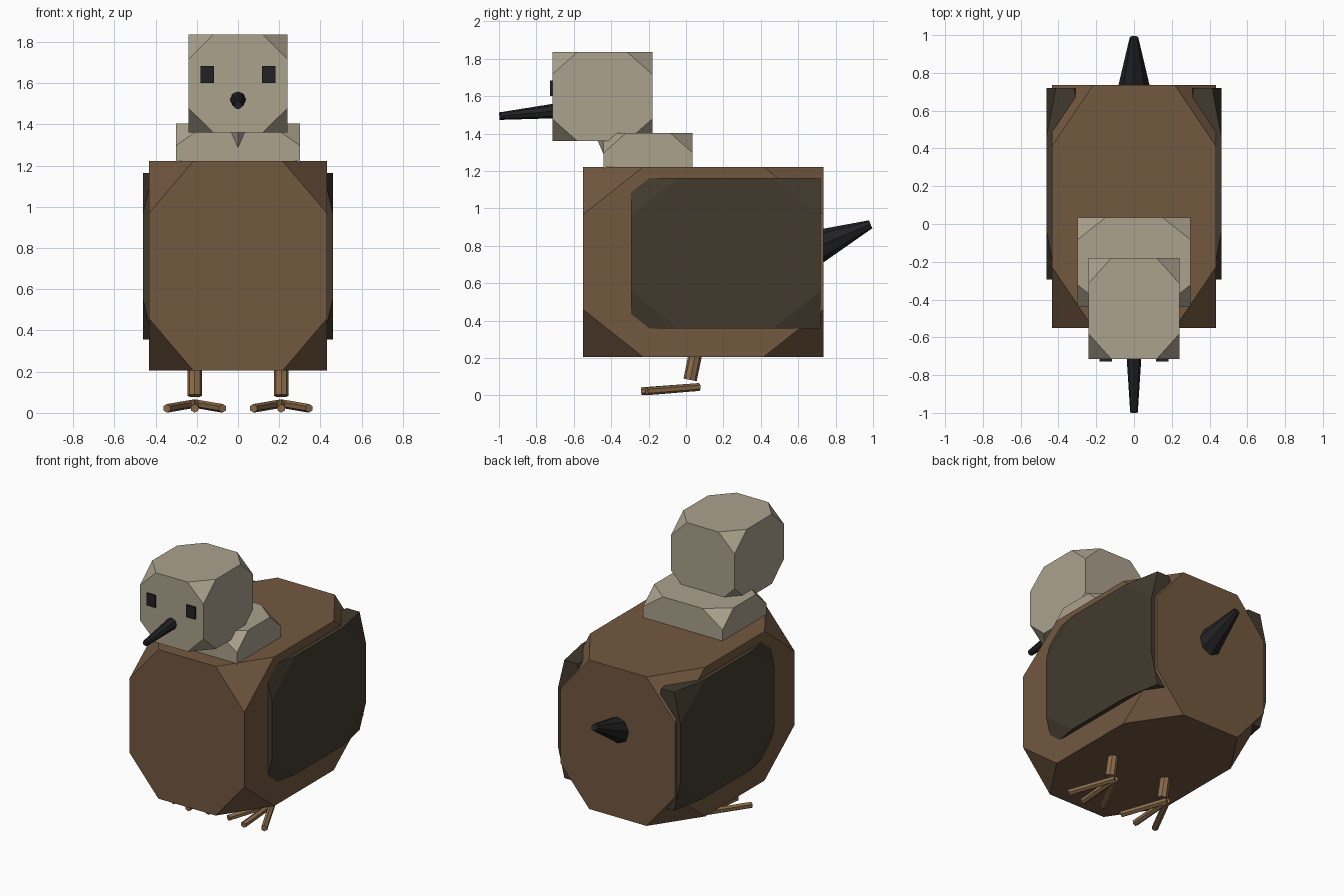
import bpy, bmesh
from mathutils import Vector

if "Cube" in bpy.data.objects:
    bpy.data.objects.remove(bpy.data.objects["Cube"])


def material(name, rgb):
    m = bpy.data.materials.new(name)
    m.diffuse_color = (*rgb, 1)
    m.use_nodes = True
    m.node_tree.nodes["Principled BSDF"].inputs["Base Color"].default_value = m.diffuse_color
    return m


BROWN = material("brown", (0.17, 0.098, 0.051))
CREAM = material("cream", (0.41, 0.36, 0.27))
DARK = material("dark_brown", (0.055, 0.042, 0.027))
BLACK = material("black", (0.016, 0.016, 0.018))
TAN = material("tan", (0.26, 0.15, 0.07))


def finish(bm, name, mat):
    bmesh.ops.recalc_face_normals(bm, faces=bm.faces)
    me = bpy.data.meshes.new(name)
    bm.to_mesh(me)
    bm.free()
    me.materials.append(mat)
    ob = bpy.data.objects.new(name, me)
    bpy.context.collection.objects.link(ob)
    return ob


def block(name, mat, lo, hi, cut=0.25):
    """Box between two corners, with its corners cut off by a share of each side."""
    lo, hi = Vector(lo), Vector(hi)
    bm = bmesh.new()
    bmesh.ops.create_cube(bm, size=1)
    if cut:
        bmesh.ops.bevel(bm, geom=bm.verts[:], offset=cut, segments=1, affect='VERTICES')
    bmesh.ops.scale(bm, vec=hi - lo, verts=bm.verts)
    bmesh.ops.translate(bm, vec=(lo + hi) / 2, verts=bm.verts)
    return finish(bm, name, mat)


def rod(name, mat, a, b, r1, r2, sides):
    """Tapered rod from a to b."""
    a, b = Vector(a), Vector(b)
    d = b - a
    bm = bmesh.new()
    bmesh.ops.create_cone(bm, cap_ends=True, segments=sides, radius1=r1, radius2=r2, depth=d.length)
    ob = finish(bm, name, mat)
    ob.location = (a + b) / 2
    ob.rotation_euler = d.to_track_quat('Z', 'Y').to_euler()
    return ob


# Body, collar and head
block("body", BROWN, (-0.433, -0.55, 0.205), (0.433, 0.735, 1.222))
block("collar", CREAM, (-0.30, -0.44, 0.98), (0.30, 0.035, 1.403))
block("head", CREAM, (-0.24, -0.715, 1.36), (0.24, -0.18, 1.835))
# Throat wedge between head and collar
rod("throat", CREAM, (0, -0.42, 1.24), (0, -0.42, 1.38), 0.0, 0.06, 4)

# Beak and tail
rod("beak", BLACK, (0, -0.66, 1.525), (0, -0.998, 1.493), 0.042, 0.02, 8)
rod("tail", BLACK, (0, 0.66, 0.778), (0, 0.987, 0.915), 0.1, 0.023, 8)

for side, s in (("left", 1), ("right", -1)):
    # Wing
    xs = sorted((s * 0.27, s * 0.462))
    block(f"{side}_wing", DARK, (xs[0], -0.295, 0.357), (xs[1], 0.72, 1.163))
    # Eye
    xs = sorted((s * 0.117, s * 0.183))
    block(f"{side}_eye", BLACK, (xs[0], -0.727, 1.60), (xs[1], -0.69, 1.683), 0)
    # Leg and three toes
    x = s * 0.21
    rod(f"{side}_leg", TAN, (x, 0.022, 0.083), (x, 0.06, 0.27), 0.036, 0.036, 8)
    for i in (-1, 0, 1):
        rod(f"{side}_toe_{i + 2}", TAN, (x, 0.07, 0.045), (x + i * 0.135, -0.24 + abs(i) * 0.03, 0.022),
            0.021, 0.021, 6)
